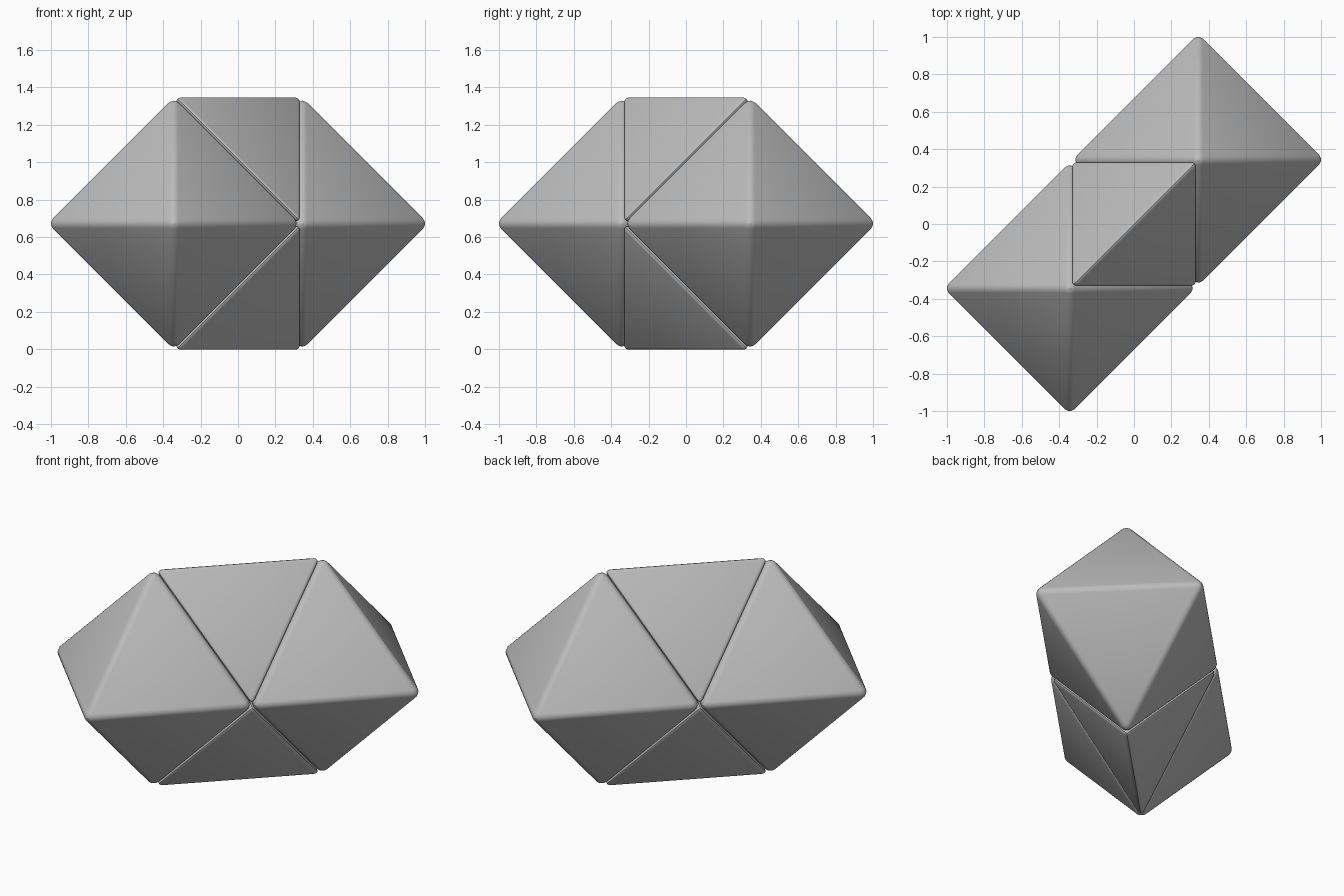
import bpy
import bmesh
from mathutils import Vector

cube = bpy.data.objects.get("Cube")
if cube:
    bpy.data.objects.remove(cube, do_unlink=True)

R = 0.687            # octahedron radius
H = R / 2            # offset of each octahedron from the middle
MID = 0.672          # height of the middle plane
ROUND = 0.0285       # edge rounding

grey = bpy.data.materials.new("grey")
grey.use_nodes = True
grey.diffuse_color = (0.5, 0.5, 0.5, 1)
grey.node_tree.nodes["Principled BSDF"].inputs["Base Color"].default_value = (0.5, 0.5, 0.5, 1)


def solid(name, points):
    """Convex solid through the points, with rounded edges."""
    bm = bmesh.new()
    for p in points:
        bm.verts.new(p)
    bmesh.ops.convex_hull(bm, input=bm.verts[:])
    bmesh.ops.recalc_face_normals(bm, faces=bm.faces[:])
    bmesh.ops.bevel(bm, geom=bm.edges[:] + bm.verts[:], offset=ROUND,
                    offset_type='OFFSET', segments=4, profile=0.5,
                    affect='EDGES', clamp_overlap=True)
    mesh = bpy.data.meshes.new(name)
    bm.to_mesh(mesh)
    bm.free()
    mesh.materials.append(grey)
    obj = bpy.data.objects.new(name, mesh)
    bpy.context.collection.objects.link(obj)
    bpy.ops.object.select_all(action='DESELECT')
    obj.select_set(True)
    bpy.context.view_layer.objects.active = obj
    bpy.ops.object.shade_smooth_by_angle(angle=0.5)
    return obj


# Two octahedra sharing one edge
for name, s in (("front_octahedron", -1), ("back_octahedron", 1)):
    centre = Vector((s * H, s * H, MID))
    axes = [Vector(a) * R for a in ((1, 0, 0), (0, 1, 0), (0, 0, 1))]
    solid(name, [centre + k * a for a in axes for k in (-1, 1)])

# Tetrahedra filling the gaps above and below the shared edge
for name, s in (("top_tetrahedron", 1), ("bottom_tetrahedron", -1)):
    solid(name, [(-H, -H, MID + s * R), (H, H, MID + s * R),
                 (H, -H, MID), (-H, H, MID)])
